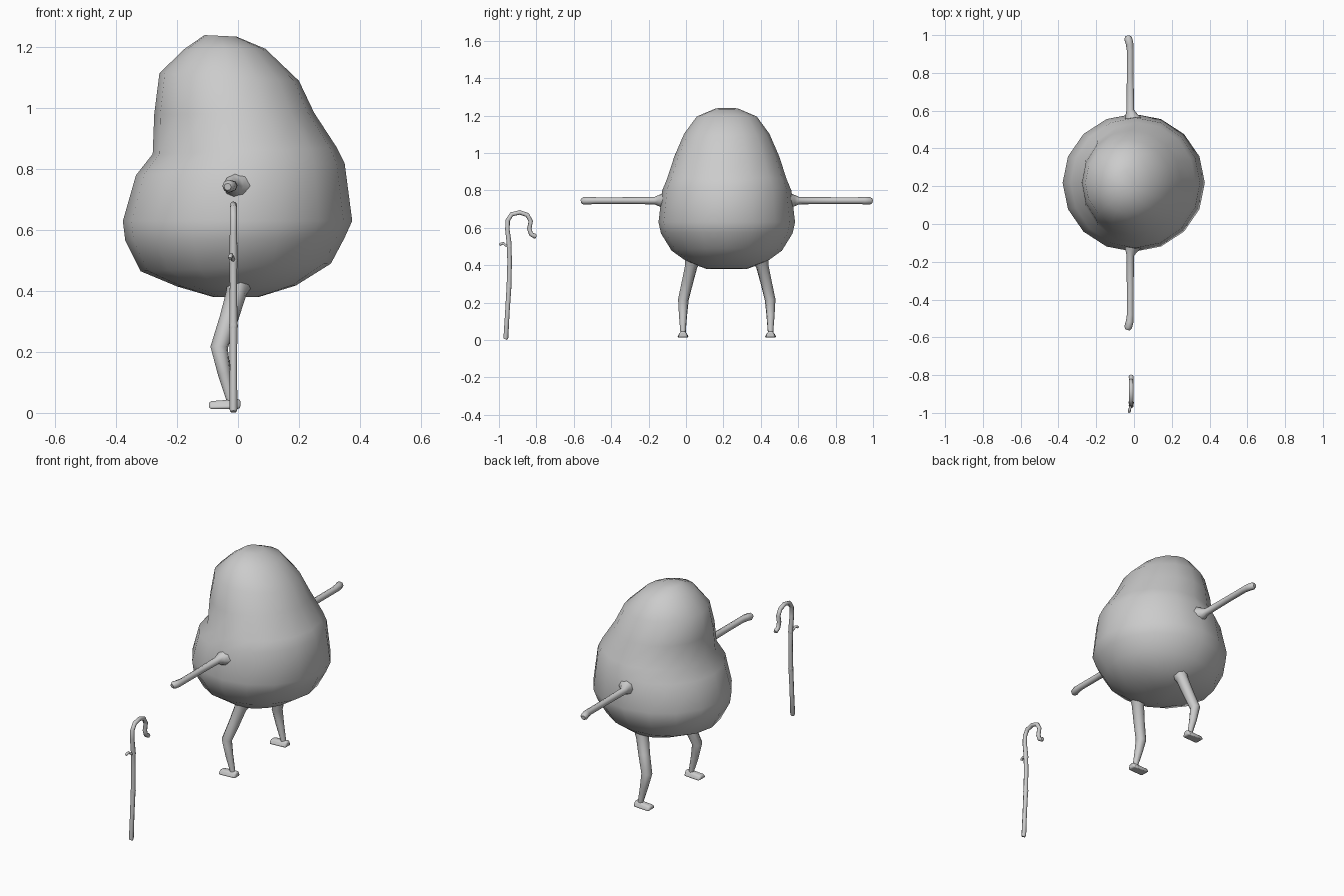
import bpy
import bmesh
from math import sin, cos, tau

default = bpy.data.objects.get("Cube")
if default:
    bpy.data.objects.remove(default)

grey = bpy.data.materials.new("plain grey")
grey.use_nodes = True
grey.diffuse_color = (0.6, 0.6, 0.6, 1)
grey.node_tree.nodes["Principled BSDF"].inputs["Base Color"].default_value = (0.6, 0.6, 0.6, 1)

MID = 0.218   # y of the body's mirror plane


def finish(obj, angle=1.2):
    bpy.ops.object.select_all(action='DESELECT')
    obj.select_set(True)
    bpy.context.view_layer.objects.active = obj
    if obj.type == 'CURVE':
        bpy.ops.object.convert(target='MESH')
        obj = bpy.context.object
    obj.data.materials.clear()
    obj.data.materials.append(grey)
    bpy.ops.object.shade_smooth_by_angle(angle=angle)
    return obj


def mesh_object(name, bm):
    bmesh.ops.recalc_face_normals(bm, faces=bm.faces)
    mesh = bpy.data.meshes.new(name)
    bm.to_mesh(mesh)
    bm.free()
    obj = bpy.data.objects.new(name, mesh)
    bpy.context.collection.objects.link(obj)
    return obj


def tube(name, points, resolution=2, kind='POLY'):
    """Round tube through (x, y, z, radius) points."""
    curve = bpy.data.curves.new(name, 'CURVE')
    curve.dimensions = '3D'
    curve.bevel_depth = 1
    curve.bevel_resolution = resolution
    curve.use_fill_caps = True
    spline = curve.splines.new(kind)
    spline.points.add(len(points) - 1)
    for p, (x, y, z, r) in zip(spline.points, points):
        p.co = (x, y, z, 1)
        p.radius = r
    if kind == 'NURBS':
        spline.order_u = 3
        spline.use_endpoint_u = True
        spline.resolution_u = 4
    obj = bpy.data.objects.new(name, curve)
    bpy.context.collection.objects.link(obj)
    return finish(obj)


# Body: tilted rings given as back x, back z, front x, front z, half depth
rings = [
    (-.08, .38, .07, .381, .11), (-.20, .415, .19, .418, .21),
    (-.32, .465, .305, .49, .295), (-.37, .565, .35, .575, .352),
    (-.378, .63, .375, .63, .365), (-.335, .78, .35, .82, .345),
    (-.28, .85, .325, .87, .32), (-.275, .98, .25, .985, .28),
    (-.258, 1.115, .20, 1.09, .228), (-.175, 1.195, .09, 1.195, .16),
    (-.11, 1.24, -.005, 1.235, .06),
]
SIDES = 16
bm = bmesh.new()
loops = []
for x0, z0, x1, z1, depth in rings:
    loop = []
    for i in range(SIDES):
        a = tau * i / SIDES
        t = (1 + cos(a)) / 2
        loop.append(bm.verts.new((x0 + (x1 - x0) * t, MID + depth * sin(a), z0 + (z1 - z0) * t)))
    loops.append(loop)
for low, high in zip(loops, loops[1:]):
    for i in range(SIDES):
        j = (i + 1) % SIDES
        bm.faces.new((low[i], low[j], high[j], high[i]))
bm.faces.new(loops[0])
bm.faces.new(loops[-1])
finish(mesh_object("body", bm))

for side, label in ((-1, "front"), (1, "back")):
    # Arm with flared shoulder and small bent hand
    arm = [(0, .32, .745, .05), (-.015, .355, .745, .034), (-.02, .385, .745, .02),
           (-.02, .56, .745, .018), (-.02, .70, .745, .018), (-.023, .735, .745, .02),
           (-.031, .765, .744, .021), (-.034, .778, .742, .012)]
    tube(label + "_arm", [(x, MID + side * y, z, r) for x, y, z, r in arm])

    # Bent leg with a flared hip
    leg = [(.005, .175, .44, .05), (-.005, .19, .395, .034), (-.03, .21, .31, .031),
           (-.062, .232, .215, .029), (-.045, .234, .13, .022), (-.024, .234, .045, .015),
           (-.022, .234, .025, .015)]
    tube(label + "_leg", [(x, MID + side * y, z, r) for x, y, z, r in leg])

    # Wedge foot, narrower on top, toes toward -x
    bm = bmesh.new()
    bmesh.ops.create_cube(bm, size=1)
    for v in bm.verts:
        top = v.co.z > 0
        toe = v.co.x < 0
        width = (.036 if top else .066) * (1 if toe else .8)
        v.co = (-.096 if toe else .008,
                MID + side * .234 + v.co.y * width,
                (.038 if toe else .046) if top else .013)
    foot = mesh_object(label + "_foot", bm)
    bevel = foot.modifiers.new("rounded", 'BEVEL')
    bevel.width = .009
    bevel.segments = 2
    finish(foot)

# Walking cane with a hooked handle
cane = [(-.966, .004, .010), (-.963, .012, .013), (-.955, .15, .012), (-.946, .29, .013),
        (-.943, .42, .012), (-.946, .52, .013), (-.955, .59, .012), (-.953, .64, .012),
        (-.932, .672, .012), (-.888, .682, .012), (-.848, .668, .012), (-.830, .635, .012),
        (-.838, .595, .012), (-.828, .565, .012), (-.808, .555, .013), (-.800, .553, .009)]
tube("cane", [(-.015, y, z, r) for y, z, r in cane])

# Twig stub and knots on the cane
tube("cane_twig", [(-.015, -.945, .50, .008), (-.018, -.965, .507, .007),
                   (-.022, -.978, .518, .007), (-.025, -.990, .513, .008),
                   (-.026, -.996, .507, .006)], 1)
for z, y in ((.285, -.946), (.50, -.945)):
    tube("cane_knot", [(-.015, y, z - .02, .010), (-.015, y, z, .0155), (-.015, y, z + .02, .010)], 1)
